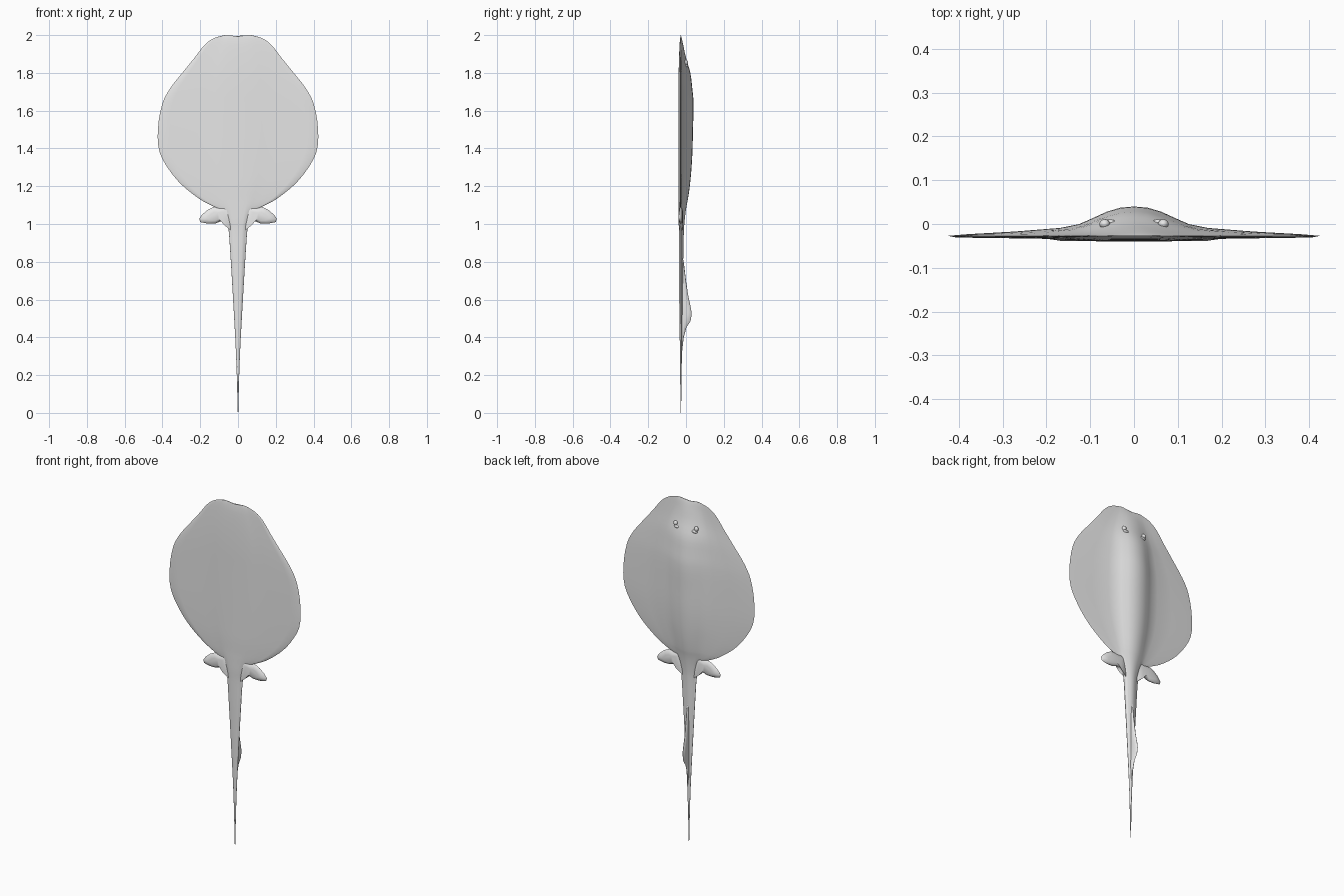
import bpy
import bmesh
import math
from mathutils import Vector

cube = bpy.data.objects.get("Cube")
if cube:
    bpy.data.objects.remove(cube)

grey = bpy.data.materials.new("plain grey")
grey.use_nodes = True
colour = (0.8, 0.8, 0.8, 1)
grey.diffuse_color = colour
grey.node_tree.nodes["Principled BSDF"].inputs["Base Color"].default_value = colour

EDGE_Y = -0.027


def finish(bm, name, angle=60):
    """Turn a bmesh into a smooth shaded object."""
    bmesh.ops.recalc_face_normals(bm, faces=bm.faces)
    mesh = bpy.data.meshes.new(name)
    bm.to_mesh(mesh)
    bm.free()
    mesh.materials.append(grey)
    obj = bpy.data.objects.new(name, mesh)
    bpy.context.collection.objects.link(obj)
    bpy.ops.object.select_all(action="DESELECT")
    obj.select_set(True)
    bpy.context.view_layer.objects.active = obj
    bpy.ops.object.shade_smooth_by_angle(angle=math.radians(angle))
    return obj


def smooth_rows(rows, steps):
    """Hermite interpolation through rows, using the first column as parameter."""
    pts = [Vector(r) for r in rows]
    last = len(pts) - 1
    slopes = []
    for i in range(last + 1):
        a, b = pts[max(i - 1, 0)], pts[min(i + 1, last)]
        slopes.append((b - a) / (b[0] - a[0]))
    out = []
    for i in range(last):
        a, b = pts[i], pts[i + 1]
        d = b[0] - a[0]
        for k in range(steps):
            t = k / steps
            s = t * t * (3 - 2 * t)
            out.append(a * (1 - s) + b * s + slopes[i] * (d * t * (1 - t) ** 2)
                       - slopes[i + 1] * (d * t * t * (1 - t)))
    return out + [pts[last]]


def section(row):
    """Closed cross-section: humped back, thin wings, shallow belly."""
    z, w, hump, ridge, belly = row
    w = max(w, 0.0012)
    h = min(hump, 0.75 * w)
    rise, drop = ridge - EDGE_Y, belly - EDGE_Y
    mix = lambda t: h + (w - h) * t
    half = [(0, 1), (h * 0.25, 0.96), (h * 0.5, 0.82), (h * 0.78, 0.58),
            (h, 0.4), (mix(0.15), 0.27), (mix(0.5), 0.15), (mix(0.85), 0.06), (w, 0)]
    under = [(mix(0.95), 0.25), (mix(0.8), 0.35), (mix(0.3), 0.5),
             (h, 0.8), (h * 0.6, 1), (0, 1)]
    pts = [(x, EDGE_Y + rise * f) for x, f in half]
    pts += [(x, EDGE_Y + drop * f) for x, f in under]
    pts += [(-x, y) for x, y in pts[-2:0:-1]]
    # small notch in the middle of the snout
    notch = 0.007 * max(0, min(1, (z - 1.95) / 0.05))
    return [Vector((x, y, z - notch * max(0, 1 - abs(x) / 0.05))) for x, y in pts]


# Body and tail: height, half width, hump half width, back, belly
body_rows = [
    (0, 0.001, 0.001, -0.026, -0.029),
    (0.3, 0.010, 0.008, -0.022, -0.032),
    (0.6, 0.026, 0.02, -0.018, -0.036),
    (0.85, 0.041, 0.03, -0.014, -0.038),
    (0.97, 0.05, 0.035, -0.011, -0.038),
    (1.02, 0.06, 0.045, -0.007, -0.039),
    (1.07, 0.085, 0.06, -0.001, -0.039),
    (1.1, 0.145, 0.07, 0.004, -0.039),
    (1.13, 0.2, 0.08, 0.01, -0.039),
    (1.2, 0.29, 0.095, 0.02, -0.04),
    (1.28, 0.36, 0.11, 0.028, -0.04),
    (1.38, 0.415, 0.12, 0.034, -0.04),
    (1.5, 0.424, 0.125, 0.037, -0.04),
    (1.64, 0.4, 0.125, 0.04, -0.04),
    (1.72, 0.358, 0.12, 0.033, -0.04),
    (1.8, 0.295, 0.115, 0.023, -0.039),
    (1.88, 0.23, 0.1, 0, -0.037),
    (1.95, 0.175, 0.08, -0.015, -0.034),
    (1.985, 0.125, 0.07, -0.022, -0.031),
    (2, 0.07, 0.05, -0.026, -0.029),
]
bm = bmesh.new()
rings = [[bm.verts.new(p) for p in section(r)] for r in smooth_rows(body_rows, 3)]
for lower, upper in zip(rings, rings[1:]):
    n = len(lower)
    for i in range(n):
        j = (i + 1) % n
        bm.faces.new((lower[i], lower[j], upper[j], upper[i]))
for end in (rings[0], rings[-1]):
    bm.faces.new(end)
finish(bm, "body_and_tail")


def lens_fin(name, outline, place, thick):
    """Fin with a sharp rim that swells gently towards its middle."""
    flat = [Vector(p) for p in outline]
    centre = sum(flat, Vector((0, 0))) / len(flat)
    bm = bmesh.new()
    rim = [bm.verts.new(place(p.x, p.y, 0)) for p in flat]
    n = len(rim)
    for side in (1, -1):
        outer = rim
        for scale, swell in ((0.88, 0.6), (0.5, 1)):
            inner = []
            for p in flat:
                q = centre.lerp(p, scale)
                inner.append(bm.verts.new(place(q.x, q.y, side * thick * swell)))
            for i in range(n):
                j = (i + 1) % n
                bm.faces.new((outer[i], outer[j], inner[j], inner[i]))
            outer = inner
        bm.faces.new(outer)
    return finish(bm, name)


# Pelvic fins beside the tail root
pelvic = [(0.03, 1.09), (0.09, 1.085), (0.13, 1.09), (0.16, 1.075), (0.19, 1.05),
          (0.206, 1.028), (0.2, 1.01), (0.16, 1.002), (0.12, 1.003),
          (0.09, 1.015), (0.065, 1.005), (0.03, 0.96)]
for side, label in ((1, "left"), (-1, "right")):
    lens_fin(label + "_pelvic_fin", pelvic,
             lambda x, z, d: (side * x, EDGE_Y + d, z), 0.012)

# Low fin standing on the back of the tail
tail_fin = [(-0.025, 0.85), (-0.012, 0.8), (0, 0.7), (0.012, 0.62), (0.027, 0.55),
            (0.03, 0.52), (0.024, 0.485), (0.003, 0.455), (-0.012, 0.4),
            (-0.02, 0.33), (-0.027, 0.4), (-0.027, 0.6)]
lens_fin("tail_fin", tail_fin, lambda y, z, d: (d, y, z), 0.007)


# Eyes with a small raised lid behind each
def blob(name, place, size):
    bm = bmesh.new()
    bmesh.ops.create_uvsphere(bm, u_segments=16, v_segments=10, radius=1)
    for v in bm.verts:
        v.co = Vector(place) + Vector([a * b for a, b in zip(v.co, size)])
    finish(bm, name)


for side, label in ((1, "left"), (-1, "right")):
    blob(label + "_eye", (side * 0.067, 0.0, 1.855), (0.012, 0.011, 0.014))
    blob(label + "_eye_lid", (side * 0.058, 0.002, 1.838), (0.018, 0.009, 0.009))
